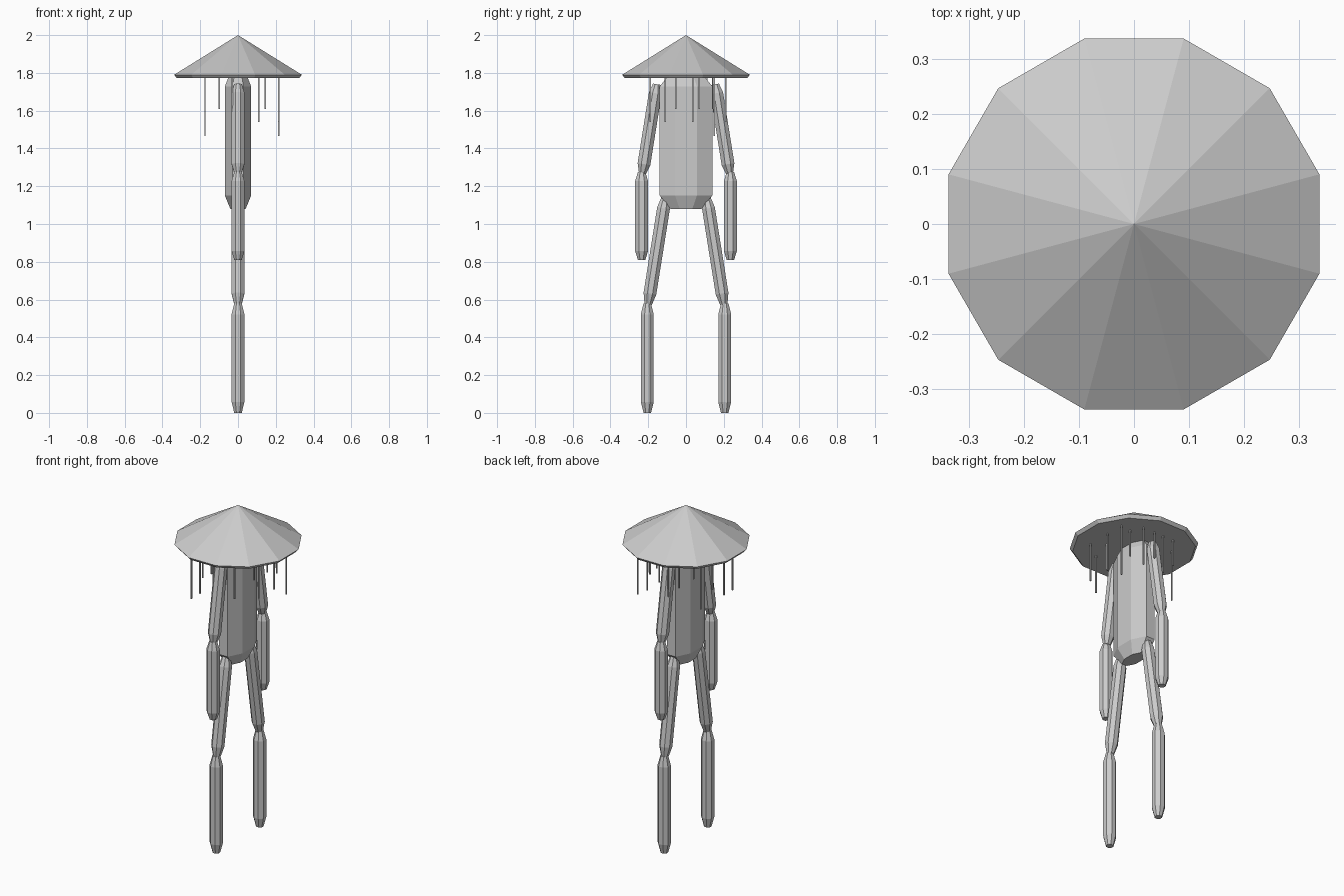
import bpy, bmesh, math
from mathutils import Vector, Matrix

cube = bpy.data.objects.get("Cube")
if cube:
    bpy.data.objects.remove(cube, do_unlink=True)

grey = bpy.data.materials.new("plain_grey")
grey.use_nodes = True
grey.diffuse_color = (0.6, 0.6, 0.6, 1)
grey.node_tree.nodes["Principled BSDF"].inputs["Base Color"].default_value = (0.6, 0.6, 0.6, 1)


def lathe(name, rings, sides, scale=(1, 1), matrix=Matrix()):
    """Stack of (radius, height) polygon rings; radius zero gives a tip."""
    bm = bmesh.new()
    loops = []
    for radius, z in rings:
        if radius == 0:
            loops.append([bm.verts.new((0, 0, z))] * sides)
            continue
        angles = [(i + 0.5) * math.tau / sides for i in range(sides)]
        loops.append([bm.verts.new((radius * math.cos(a) * scale[0],
                                    radius * math.sin(a) * scale[1], z)) for a in angles])
    for low, high in zip(loops, loops[1:]):
        for i in range(sides):
            j = (i + 1) % sides
            corners = [low[i], low[j], high[j], high[i]]
            bm.faces.new(list(dict.fromkeys(corners)))
    for loop in (loops[0], loops[-1]):
        if loop[0] is not loop[1]:
            bm.faces.new(loop)
    bmesh.ops.recalc_face_normals(bm, faces=bm.faces)
    bm.transform(matrix)
    mesh = bpy.data.meshes.new(name)
    bm.to_mesh(mesh)
    bm.free()
    mesh.materials.append(grey)
    obj = bpy.data.objects.new(name, mesh)
    bpy.context.collection.objects.link(obj)
    return obj


def segment(name, start, end, half_x, half_y):
    """Octagonal body segment with tapered ends, from start to end in the y-z plane."""
    a, b = Vector((0, *start)), Vector((0, *end))
    length = (b - a).length
    r = 1 / math.cos(math.pi / 8)
    rings = [(0.58 * r, 0), (r, 0.1 * length), (r, 0.9 * length), (0.58 * r, length)]
    tilt = math.atan2(-(b - a).y, (b - a).z)
    lathe(name, rings, 8, (half_x, half_y),
          Matrix.Translation(a) @ Matrix.Rotation(tilt, 4, 'X'))


# Hat: shallow cone with a thin undercut rim
lathe("hat", [(0.335, 1.772), (0.35, 1.79), (0, 2.0)], 12)

# Torso
segment("torso", (0, 1.08), (0, 1.80), 0.07, 0.14)

# Arms and legs on both sides
for side, s in (("front", -1), ("back", 1)):
    segment(side + "_upper_arm", (s * 0.23, 1.27), (s * 0.155, 1.74), 0.034, 0.034)
    segment(side + "_lower_arm", (s * 0.235, 0.81), (s * 0.235, 1.275), 0.034, 0.034)
    segment(side + "_upper_leg", (s * 0.20, 0.575), (s * 0.11, 1.14), 0.034, 0.034)
    segment(side + "_lower_leg", (s * 0.205, 0), (s * 0.205, 0.58), 0.034, 0.034)

# Thin strands hanging below the hat, grouped by the height of their lower end
strands = {
    1.465: [(-0.175, -0.11), (-0.175, 0.11), (-0.175, -0.19), (0.215, 0.15)],
    1.54: [(0.11, -0.19), (0.215, 0.035), (0.215, -0.11), (0.11, 0.21),
           (-0.175, 0.0), (-0.03, -0.19), (-0.03, 0.21)],
    1.61: [(-0.1, -0.19), (-0.1, 0.21), (0.145, -0.055), (0.145, 0.07),
           (0.145, 0.14), (-0.1, 0.07), (0.03, 0.21)],
}
for bottom, places in strands.items():
    for x, y in places:
        lathe("hat_strand", [(0.005, bottom), (0.005, 1.80)], 4,
              matrix=Matrix.Translation((x, y, 0)))
